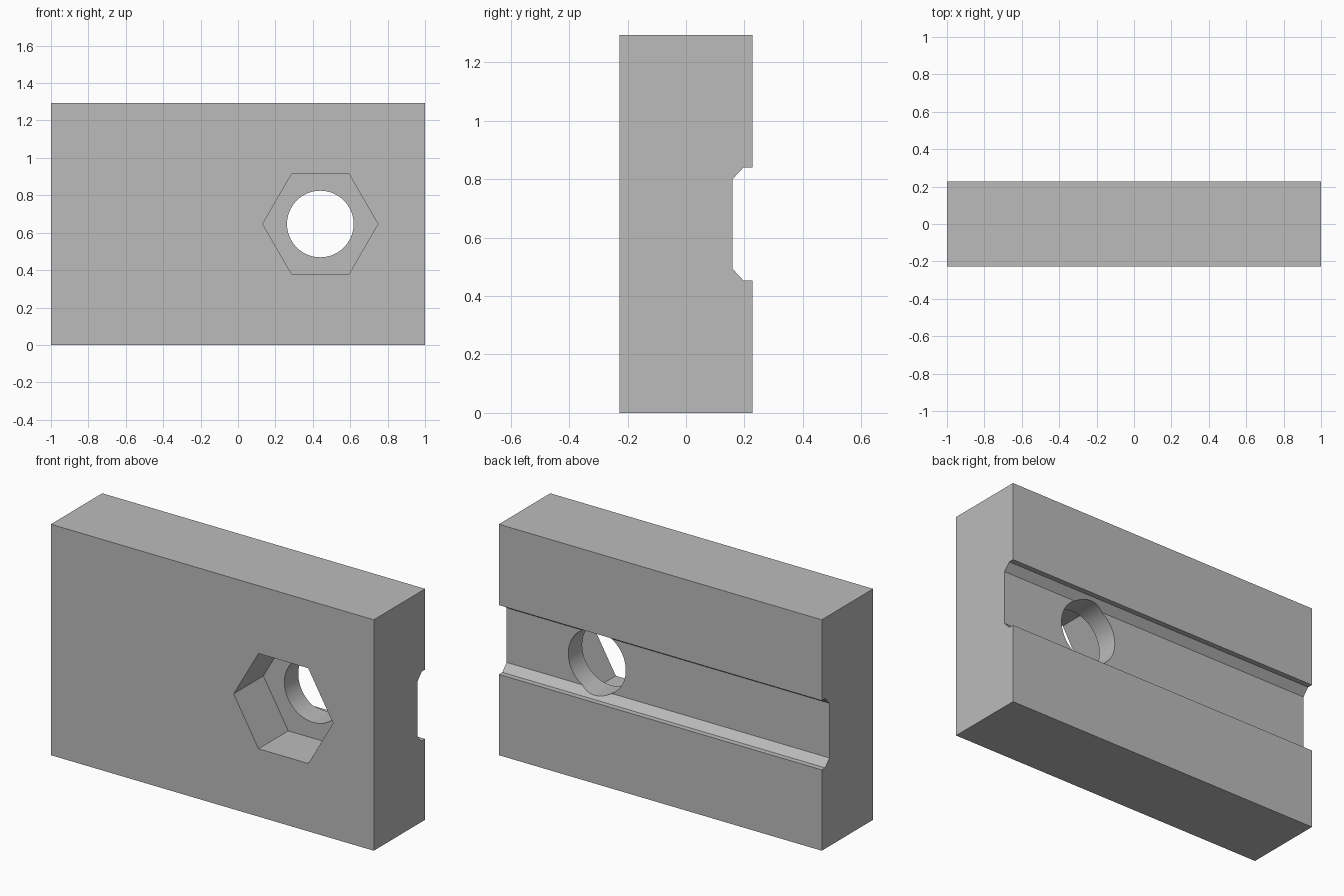
import bpy
import bmesh
from math import cos, sin, tau
from mathutils import Vector

cube = bpy.data.objects.get("Cube")
if cube:
    bpy.data.objects.remove(cube, do_unlink=True)

HALF_DEPTH = 0.227
HEIGHT = 1.293
MID_Z = HEIGHT / 2
HOLE_X = 0.44
POCKET_FLOOR = 0.036

grey = bpy.data.materials.new("plain grey")
grey.use_nodes = True
grey.diffuse_color = (0.5, 0.5, 0.5, 1)
grey.node_tree.nodes["Principled BSDF"].inputs["Base Color"].default_value = grey.diffuse_color


def prism(name, points, sweep):
    """Closed solid made by sweeping a flat outline along a vector."""
    bm = bmesh.new()
    face = bm.faces.new([bm.verts.new(p) for p in points])
    grown = bmesh.ops.extrude_face_region(bm, geom=[face], use_keep_orig=True)
    top = [g for g in grown["geom"] if isinstance(g, bmesh.types.BMVert)]
    bmesh.ops.translate(bm, verts=top, vec=Vector(sweep))
    bmesh.ops.recalc_face_normals(bm, faces=bm.faces)
    mesh = bpy.data.meshes.new(name)
    bm.to_mesh(mesh)
    bm.free()
    mesh.materials.append(grey)
    obj = bpy.data.objects.new(name, mesh)
    bpy.context.collection.objects.link(obj)
    return obj


def round_cutter(name, sides, radius, y0, y1):
    """Regular prism along y, centred on the hole."""
    ring = [(HOLE_X + radius * cos(tau * i / sides), y0,
             MID_Z + radius * sin(tau * i / sides)) for i in range(sides)]
    return prism(name, ring, (0, y1 - y0, 0))


# Block with the chamfered groove along its back: lower half, then mirrored
lower = [(-HALF_DEPTH, 0), (HALF_DEPTH, 0), (HALF_DEPTH, MID_Z - 0.194),
         (0.197, MID_Z - 0.194), (0.159, MID_Z - 0.153)]
upper = [(y, HEIGHT - z) for y, z in reversed(lower)]
block = prism("grooved_block", [(-1, y, z) for y, z in lower + upper], (2, 0, 0))

# Hexagonal nut pocket in the front and round bolt hole right through
cutters = [round_cutter("nut_pocket_cutter", 6, 0.308, -0.4, POCKET_FLOOR),
           round_cutter("bolt_hole_cutter", 64, 0.178, -0.5, 0.5)]

bpy.ops.object.select_all(action="DESELECT")
bpy.context.view_layer.objects.active = block
block.select_set(True)
for cutter in cutters:
    cutter.hide_render = True
    cut = block.modifiers.new(cutter.name, "BOOLEAN")
    cut.operation = "DIFFERENCE"
    cut.solver = "EXACT"
    cut.object = cutter
    bpy.ops.object.modifier_apply(modifier=cut.name)
    bpy.data.objects.remove(cutter, do_unlink=True)

# Smooth hole wall, crisp block edges
bpy.ops.object.shade_smooth_by_angle(angle=0.5)
